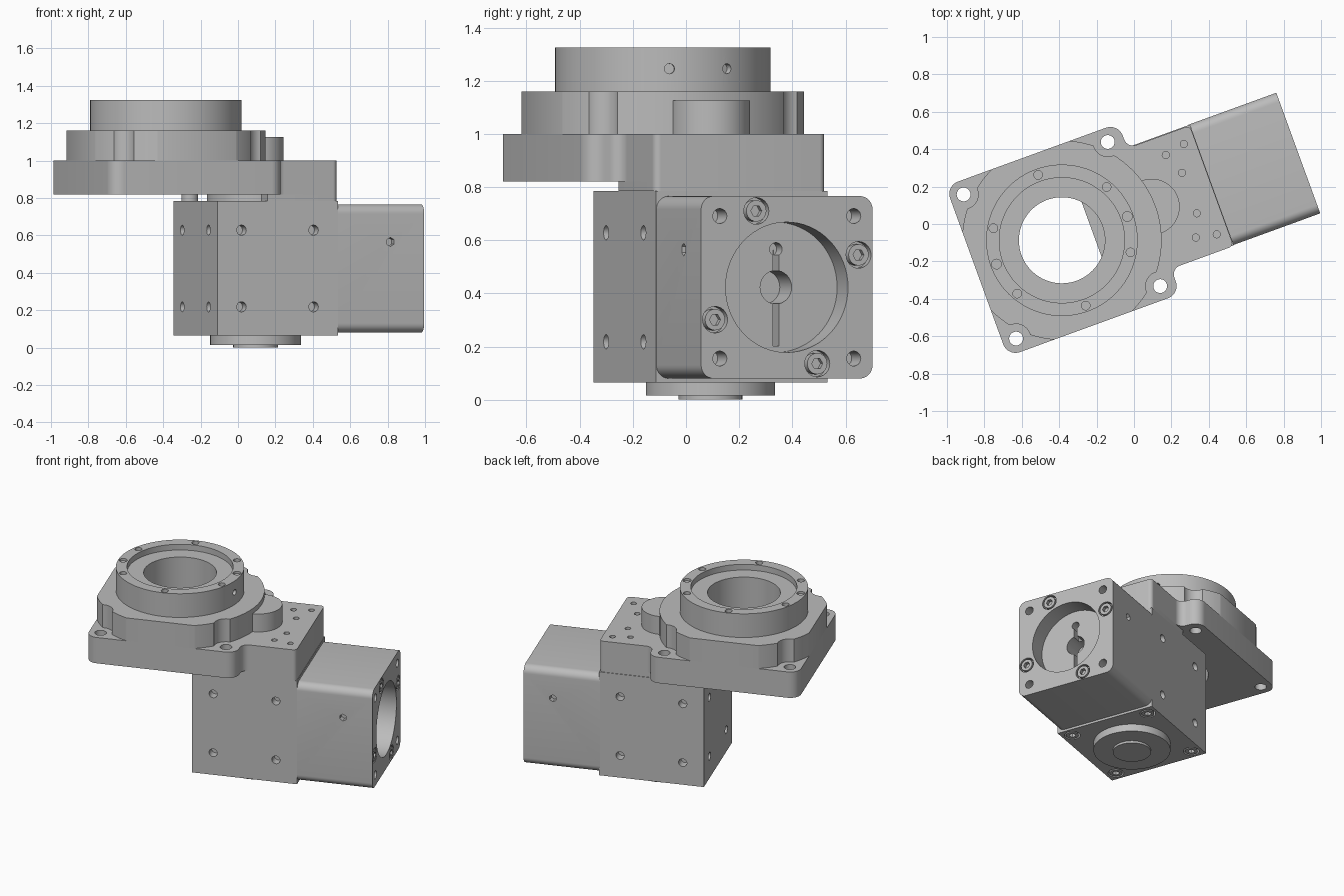
import bpy, bmesh, math
from mathutils import Matrix, Vector

if "Cube" in bpy.data.objects:
    bpy.data.objects.remove(bpy.data.objects["Cube"])

metal = bpy.data.materials.new("light_grey_metal")
metal.use_nodes = True
metal.diffuse_color = (0.5, 0.5, 0.5, 1)
metal.node_tree.nodes["Principled BSDF"].inputs["Base Color"].default_value = (0.5, 0.5, 0.5, 1)

TURN = math.radians(20)                 # whole unit is turned about z
RING = Vector((-0.392, 0.05, 0))        # centre of the rotary table
BODY = Vector((0.12, 0.054, 0.423))     # centre of the gear housing
HALF = 0.343                            # half width of housing and motor adapter
FLANGE = 0.485                          # half width of the flange
FACE = 0.955                            # outer end of the motor adapter
AXES = {"x": Matrix.Rotation(math.pi / 2, 4, "Y"),
        "y": Matrix.Rotation(math.pi / 2, 4, "X"), "z": Matrix.Identity(4)}
SIGNS = [(a, b) for a in (-1, 1) for b in (-1, 1)]


def cyl(bm, p, r, depth, axis="z", n=24):
    bmesh.ops.create_cone(bm, cap_ends=True, segments=n, radius1=r, radius2=r, depth=depth,
                          matrix=Matrix.Translation(p) @ AXES[axis])


def disc(bm, c, r, z0, z1, n=96):
    cyl(bm, (c[0], c[1], (z0 + z1) / 2), r, z1 - z0, "z", n)


def box(bm, lo, hi):
    lo, hi = Vector(lo), Vector(hi)
    bmesh.ops.create_cube(bm, size=1, matrix=Matrix.Translation((lo + hi) / 2)
                          @ Matrix.Diagonal((*(hi - lo), 1)))


def prism(bm, corners, z0, z1):
    """Extrude an outline of (x, y, corner radius) points."""
    low = [bm.verts.new((x, y, z0)) for x, y, r in corners]
    top = [bm.verts.new((x, y, z1)) for x, y, r in corners]
    bm.faces.new(low[::-1])
    bm.faces.new(top)
    for i in range(len(low)):
        j = (i + 1) % len(low)
        bm.faces.new((low[i], low[j], top[j], top[i]))
    for radius in {r for x, y, r in corners if r}:
        spots = [Vector((x, y)) for x, y, r in corners if r == radius]
        edges = [e for e in bm.edges if any(
            all((v.co.xy - s).length < 1e-4 for v in e.verts) for s in spots)]
        bmesh.ops.bevel(bm, geom=edges, offset=radius, offset_type="OFFSET",
                        segments=8, profile=0.5, affect="EDGES")


def finish(bm, name):
    bmesh.ops.recalc_face_normals(bm, faces=bm.faces[:])
    mesh = bpy.data.meshes.new(name)
    bm.to_mesh(mesh)
    bm.free()
    mesh.materials.append(metal)
    ob = bpy.data.objects.new(name, mesh)
    ob.rotation_euler.z = TURN
    bpy.context.collection.objects.link(ob)
    return ob


def activate(ob):
    bpy.ops.object.select_all(action="DESELECT")
    ob.select_set(True)
    bpy.context.view_layer.objects.active = ob


def cut(ob, bm, operation="DIFFERENCE"):
    tool = finish(bm, "cutter")
    tool.hide_render = True
    mod = ob.modifiers.new("cut", "BOOLEAN")
    mod.operation, mod.object = operation, tool
    mod.solver, mod.use_self = "EXACT", True
    activate(ob)
    bpy.ops.object.modifier_apply(modifier=mod.name)
    bpy.data.objects.remove(tool)


def smooth(ob):
    activate(ob)
    bpy.ops.object.shade_smooth_by_angle(angle=math.radians(30))


# Screw seats: on the adapter face and under the housing
face_c = Vector((FACE, 0.056, 0.423))
face_seats = [face_c + Vector((0, 0.312 * math.cos(a), 0.312 * math.sin(a)))
              for a in (math.radians(23 + 90 * k) for k in range(4))]
foot_seats = [Vector((BODY.x + 0.275 * a, BODY.y + 0.275 * b, 0.065)) for a, b in SIGNS]

# Gear housing with threaded holes on three sides
bm = bmesh.new()
box(bm, (BODY.x - HALF, BODY.y - HALF, 0.065), (BODY.x + HALF, BODY.y + HALF, 0.785))
housing = finish(bm, "gear_housing")
bm = bmesh.new()
for a, b in SIGNS:
    z = BODY.z + 0.205 * b
    for side in (-1, 1):
        cyl(bm, (BODY.x + 0.205 * a, BODY.y + HALF * side, z), 0.027, 0.12, "y")
    cyl(bm, (BODY.x - HALF, BODY.y + 0.205 * a, z), 0.027, 0.12, "x")
for p in foot_seats:
    cyl(bm, p, 0.05, 0.07)
cut(housing, bm)
smooth(housing)

# Round cover under the housing, and the boss above it
bm = bmesh.new()
disc(bm, BODY, 0.243, 0.015, 0.07)
disc(bm, BODY, 0.12, 0.0, 0.02)
smooth(finish(bm, "bottom_cover"))
bm = bmesh.new()
disc(bm, BODY, 0.26, 0.78, 0.825)
smooth(finish(bm, "housing_boss"))

# Motor adapter: rounded tube end with a bore and clamping hub
bm = bmesh.new()
s = HALF
prism(bm, [(face_c.y + a * s, face_c.z + b * s, 0.05)
           for a, b in ((-1, -1), (1, -1), (1, 1), (-1, 1))], 0.455, FACE)
bm.transform(Matrix(((0, 0, 1, 0), (1, 0, 0, 0), (0, 1, 0, 0), (0, 0, 0, 1))))
adapter = finish(bm, "motor_adapter")
bm = bmesh.new()
cyl(bm, face_c, 0.245, 0.24, "x", 64)
for p in face_seats:
    cyl(bm, p, 0.05, 0.07, "x")
for a, b in SIGNS:
    cyl(bm, face_c + Vector((0, 0.268 * a, 0.268 * b)), 0.028, 0.2, "x")
for side in (-1, 1):
    cyl(bm, (0.763, face_c.y + HALF * side, 0.565), 0.024, 0.08, "y", 6)
cut(adapter, bm)
bm = bmesh.new()
cyl(bm, face_c, 0.063, 0.5, "x", 32)
cyl(bm, face_c + Vector((0, 0, 0.143)), 0.025, 0.36, "x")
box(bm, (0.77, face_c.y - 0.012, face_c.z - 0.22), (0.9, face_c.y + 0.012, face_c.z + 0.14))
cut(adapter, bm)
smooth(adapter)

# Socket screws
bm, sockets = bmesh.new(), bmesh.new()
for p in face_seats:
    cyl(bm, p - Vector((0.02, 0, 0)), 0.04, 0.04, "x")
    cyl(sockets, p, 0.022, 0.05, "x", 6)
for p in foot_seats:
    cyl(bm, p + Vector((0, 0, 0.02)), 0.04, 0.04)
    cyl(sockets, p, 0.022, 0.05, "z", 6)
screws = finish(bm, "socket_screws")
cut(screws, sockets)
smooth(screws)

# Flange plate running into the narrower mounting block
left, step, right = RING.x - FLANGE, RING.x + FLANGE + 0.012, BODY.x + HALF - 0.003
bm = bmesh.new()
half_outline = [(left, FLANGE, 0.07), (step, FLANGE, 0.07), (step, HALF, 0.05), (right, HALF, 0.025)]
prism(bm, [(x, RING.y - y, r) for x, y, r in half_outline]
      + [(x, RING.y + y, r) for x, y, r in reversed(half_outline)], 0.82, 1.0)
flange = finish(bm, "flange_plate")
corners = [RING + Vector((0.41 * a, 0.41 * b, 0)) for a, b in SIGNS]
bm = bmesh.new()
disc(bm, RING, 0.23, 0.7, 1.1)
for p in corners:
    disc(bm, p, 0.037, 0.7, 1.1, 32)
for x, y in ((0.286, 0.235), (0.397, 0.257), (0.335, 0.115)):
    for side in (-1, 1):
        cyl(bm, (x, BODY.y + y * side, 1.0), 0.019, 0.12)
cut(flange, bm)
smooth(flange)

# Lower slab of the mounting block
bm = bmesh.new()
c = RING.y
prism(bm, [(0.06, c - HALF, 0), (right, c - HALF, 0.025),
           (right, c + HALF, 0.025), (0.06, c + HALF, 0)], 0.785, 0.82)
smooth(finish(bm, "block_base"))

# Screw head between housing and flange
bm = bmesh.new()
disc(bm, (-0.165, 0.3), 0.045, 0.785, 0.82, 24)
smooth(finish(bm, "flange_screw"))

# Table base: disc trimmed to the flange sides and notched round the corner holes
bm = bmesh.new()
disc(bm, RING, 0.533, 1.0, 1.16, 128)
base = finish(bm, "table_base")
bm = bmesh.new()
box(bm, (left, RING.y - FLANGE, 0.9), (0.4, RING.y + FLANGE, 1.3))
cut(base, bm, "INTERSECT")
bm = bmesh.new()
disc(bm, RING, 0.23, 0.9, 1.3)
for p in corners:
    disc(bm, p, 0.078, 0.9, 1.3, 48)
cut(base, bm)
smooth(base)

# Rounded lobe beside the table
bm = bmesh.new()
disc(bm, BODY, 0.15, 1.0, 1.125, 64)
smooth(finish(bm, "side_lobe"))

# Rotary table ring with recess, bolt circle and side holes
bm = bmesh.new()
disc(bm, RING, 0.405, 1.16, 1.325, 128)
ring = finish(bm, "table_ring")
bm = bmesh.new()
disc(bm, RING, 0.335, 1.285, 1.4)
disc(bm, RING, 0.23, 1.1, 1.35)
cut(ring, bm)


def around(degrees, r, z):
    a = math.radians(degrees)
    return RING + Vector((r * math.cos(a), r * math.sin(a), z))


bm = bmesh.new()
for k in range(6):
    cyl(bm, around(30 + 60 * k, 0.372, 1.325), 0.023, 0.1)
for k in range(2):
    cyl(bm, around(180 * k, 0.372, 1.325), 0.026, 0.03)
for degrees in (-16.5, 16.5):
    bmesh.ops.create_cone(bm, cap_ends=True, segments=24, radius1=0.019, radius2=0.019, depth=0.05,
                          matrix=Matrix.Translation(around(degrees, 0.405, 1.245))
                          @ Matrix.Rotation(math.radians(degrees), 4, "Z") @ AXES["x"])
cut(ring, bm)
smooth(ring)
